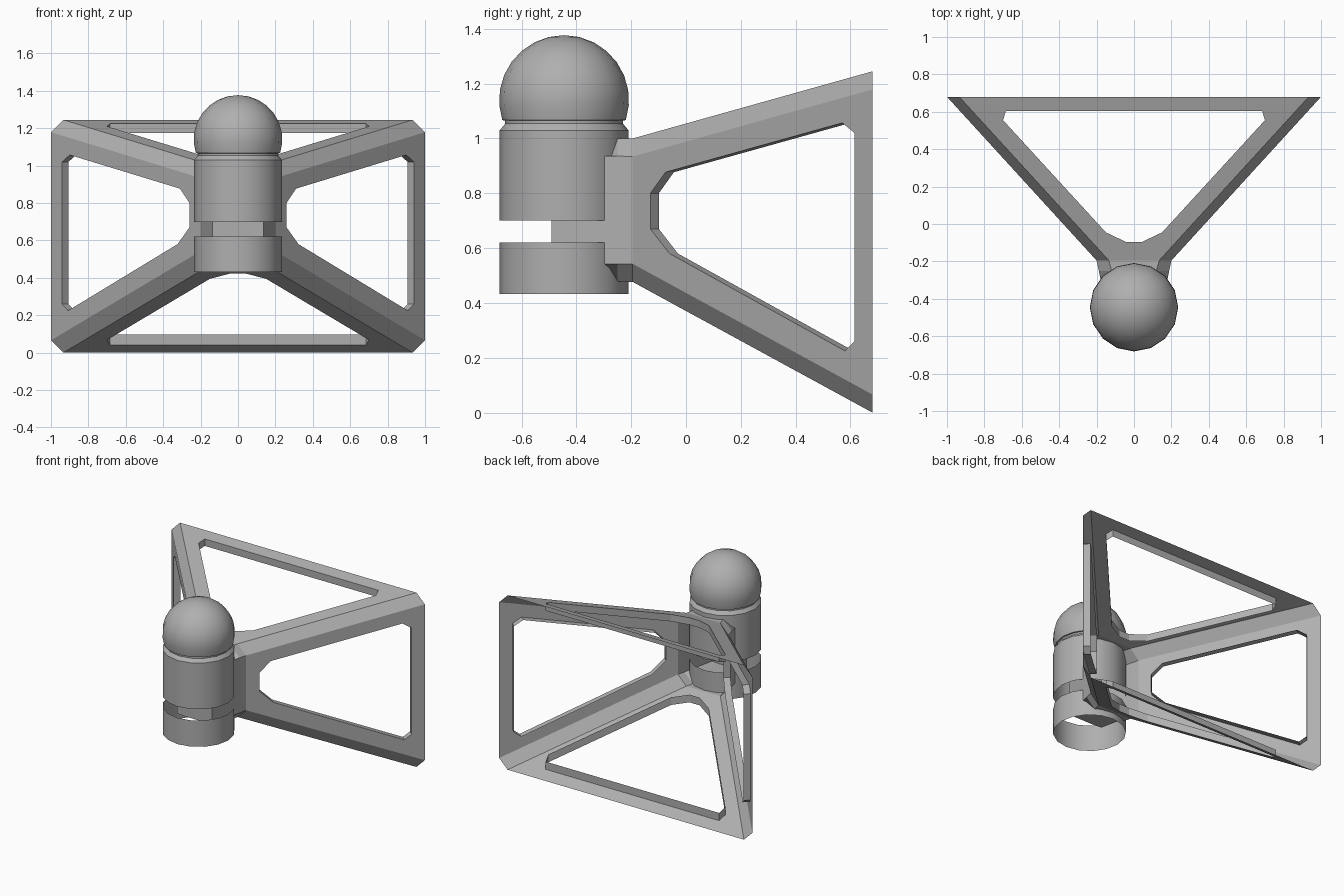
import bpy, bmesh, math
from mathutils import Vector
from mathutils.bvhtree import BVHTree

if "Cube" in bpy.data.objects:
    bpy.data.objects.remove(bpy.data.objects["Cube"])

grey = bpy.data.materials.new("dark_grey")
grey.diffuse_color = (0.43, 0.43, 0.43, 1)
grey.use_nodes = True
grey.node_tree.nodes["Principled BSDF"].inputs["Base Color"].default_value = grey.diffuse_color


def make_obj(name, bm):
    bmesh.ops.recalc_face_normals(bm, faces=bm.faces[:])
    me = bpy.data.meshes.new(name)
    bm.to_mesh(me)
    bm.free()
    me.materials.append(grey)
    ob = bpy.data.objects.new(name, me)
    bpy.context.collection.objects.link(ob)
    return ob


def loft(name, rings):
    """Closed solid through a list of equal-length point rings."""
    bm = bmesh.new()
    vs = [[bm.verts.new(p) for p in r] for r in rings]
    n = len(vs[0])
    for a, b in zip(vs, vs[1:]):
        for i in range(n):
            bm.faces.new((a[i], a[(i + 1) % n], b[(i + 1) % n], b[i]))
    bm.faces.new(vs[0])
    bm.faces.new(vs[-1])
    return make_obj(name, bm)


def octagon(y, x, cx, z0, z0c, z1c, z1):
    return [(cx, y, z0), (x, y, z0c), (x, y, z1c), (cx, y, z1),
            (-cx, y, z1), (-x, y, z1c), (-x, y, z0c), (-cx, y, z0)]


# Flared frame outline as a function of depth
def face_x(y): return 1 - (0.68 - y) * 0.914
def face_bottom(y): return (0.68 - y) * 0.545
def face_top(y): return 1.245 - (0.68 - y) * 0.28


def flare(y, dx=0, db=0, dt=0, c=0.066):
    x, b, t = face_x(y) - dx, face_bottom(y) + db, face_top(y) - dt
    return octagon(y, x, x - c, b, b + c, t - c, t)


# Wall bracket body with tapering neck
bracket = loft("wall_bracket", [
    flare(0.68), flare(-0.195),
    octagon(-0.25, 0.188, 0.12, 0.478, 0.542, 0.936, 1.0),
    octagon(-0.30, 0.178, 0.11, 0.538, 0.542, 0.936, 0.94),
    octagon(-0.49, 0.137, 0.08, 0.538, 0.542, 0.936, 0.94)])

# Outer skin without its back cap, kept for telling outside from inside
skin = bmesh.new()
skin.from_mesh(bracket.data)
bmesh.ops.delete(skin, geom=[f for f in skin.faces if f.normal.y > 0.99],
                 context='FACES')
outer = BVHTree.FromBMesh(skin)
skin.free()

# Cavity sets the depth of the window rims
cutters = [loft("cavity_cutter", [flare(0.72, 0.062, 0.055, 0.05, 0.02),
                                  flare(-0.115, 0.062, 0.055, 0.05, 0.02)])]


def window(name, pts, direction):
    n = Vector(direction).normalized()
    cutters.append(loft(name, [[Vector(p) + n * 0.04 for p in pts],
                               [Vector(p) - n * 0.085 for p in pts]]))


# Side windows (y, z)
side = [(-0.13, 0.67), (-0.13, 0.80), (-0.075, 0.877), (0.57, 1.057),
        (0.615, 1.02), (0.615, 0.26), (0.58, 0.225), (-0.06, 0.58)]
for s in (1, -1):
    window("side_window_cutter", [(s * face_x(y), y, z) for y, z in side],
           (s, -0.914, 0))

# Top and bottom windows (x, y)
half = [(0.04, -0.097), (0.15, -0.045), (0.70, 0.555), (0.685, 0.605)]
flat = half + [(-x, y) for x, y in reversed(half)]
window("top_window_cutter", [(x, y, face_top(y)) for x, y in flat], (0, 0, 1))
window("bottom_window_cutter", [(x, y, face_bottom(y)) for x, y in flat],
       (0, 0, -1))

bpy.context.view_layer.objects.active = bracket
for c in cutters:
    c.hide_render = True
    m = bracket.modifiers.new("cut", 'BOOLEAN')
    m.operation, m.solver, m.object = 'DIFFERENCE', 'EXACT', c
    bpy.ops.object.modifier_apply(modifier=m.name)
for c in cutters:
    bpy.data.objects.remove(c, do_unlink=True)

# Keep only the thin outer skin and the window rims
bm = bmesh.new()
bm.from_mesh(bracket.data)
on_skin = {v: outer.find_nearest(v.co)[3] < 0.002 for v in bm.verts}
bmesh.ops.delete(bm, context='FACES', geom=[
    f for f in bm.faces if not any(on_skin[v] for v in f.verts)
    or all(v.co.y > 0.679 for v in f.verts)])
bm.to_mesh(bracket.data)
bm.free()


def lathe(name, profile, sides=16, y=-0.445):
    """Revolve (radius, z) points around the post axis."""
    bm = bmesh.new()
    vs = [bm.verts.new((r, y, z)) for r, z in profile]
    es = [bm.edges.new(p) for p in zip(vs, vs[1:])]
    bmesh.ops.spin(bm, geom=vs + es, cent=(0, y, 0), axis=(0, 0, 1),
                   angle=2 * math.pi, steps=sides)
    bmesh.ops.remove_doubles(bm, verts=bm.verts[:], dist=0.0005)
    ob = make_obj(name, bm)
    bpy.ops.object.select_all(action='DESELECT')
    ob.select_set(True)
    bpy.context.view_layer.objects.active = ob
    bpy.ops.object.shade_smooth_by_angle(angle=math.radians(35))


# Thin open collars and the ball on top
R = 0.235
lathe("lower_collar", [(R, 0.432), (R, 0.62)])
lathe("upper_collar", [(R, 0.70), (R, 1.03), (0.215, 1.054), (0.215, 1.066)])
ball = []
for i in range(9):
    a = math.radians(-18 + 108 * i / 8)
    ball.append((max(0, 0.237 * math.cos(a)), 1.14 + 0.237 * math.sin(a)))
lathe("ball_top", [(0.215, 1.066)] + ball)
